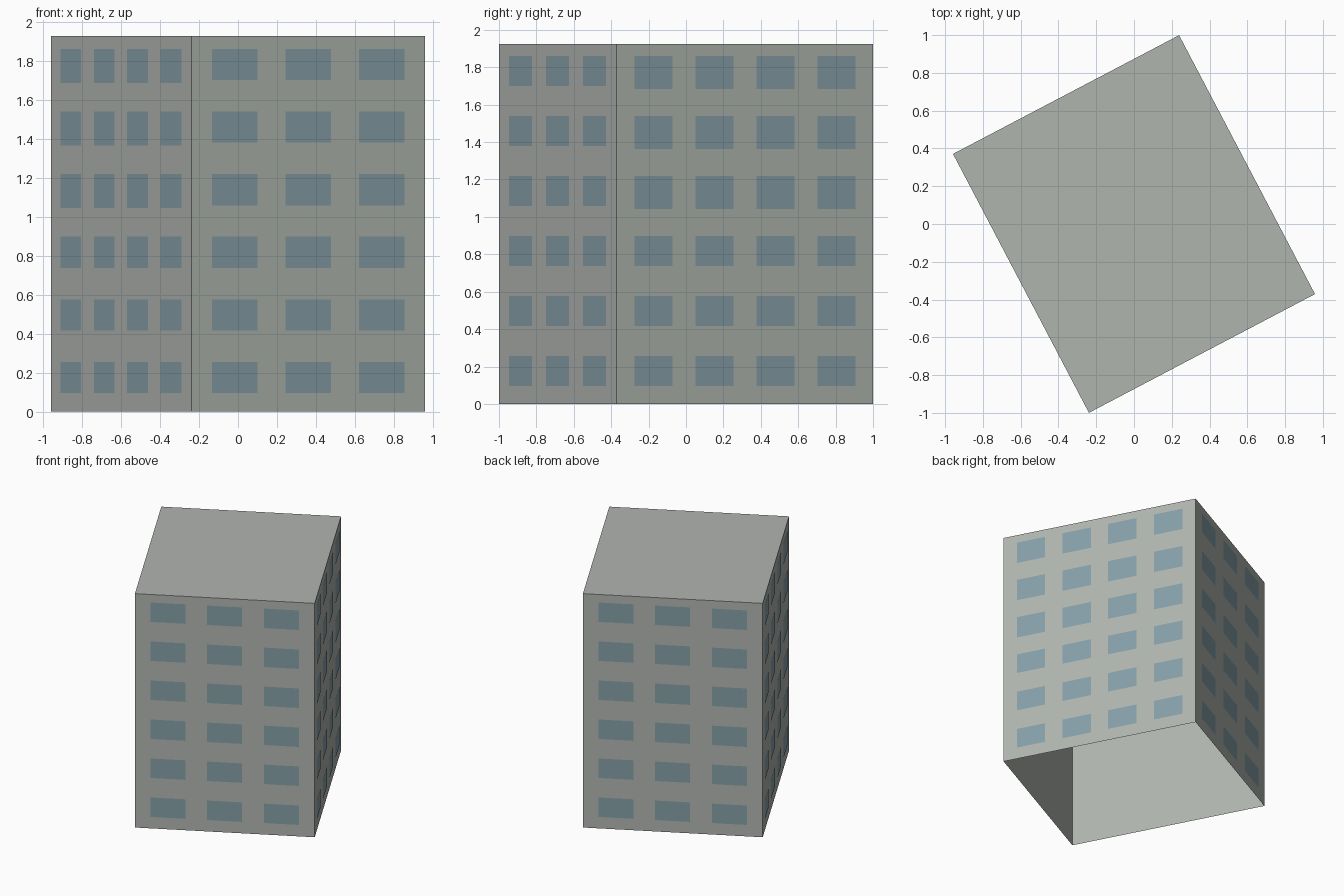
import bpy, bmesh, math
from mathutils import Matrix, Vector

if "Cube" in bpy.data.objects:
    bpy.data.objects.remove(bpy.data.objects["Cube"], do_unlink=True)

WIDTH, DEPTH, HEIGHT = 1.352, 1.548, 1.925
TURN = Matrix.Rotation(math.radians(27.7), 4, 'Z')
ROWS, ROW_STEP, SILL, HEAD = 6, 0.321, 0.095, 0.255
GAP = 0.002  # how far the panes stand off the wall


def material(name, srgb):
    lin = [((c / 255 + 0.055) / 1.055) ** 2.4 for c in srgb]
    mat = bpy.data.materials.new(name)
    mat.use_nodes = True
    mat.diffuse_color = (*lin, 1)
    bsdf = mat.node_tree.nodes["Principled BSDF"]
    bsdf.inputs["Base Color"].default_value = (*lin, 1)
    bsdf.inputs["Roughness"].default_value = 0.9
    return mat


def add_object(name, bm, mat):
    bm.transform(TURN)
    mesh = bpy.data.meshes.new(name)
    bm.to_mesh(mesh)
    bm.free()
    mesh.materials.append(mat)
    obj = bpy.data.objects.new(name, mesh)
    bpy.context.collection.objects.link(obj)
    return obj


concrete = material("concrete grey", (176, 181, 175))
glass = material("window blue", (134, 159, 168))

# Building shell: walls and flat roof, open underneath
bm = bmesh.new()
bmesh.ops.create_cube(bm, size=1)
bmesh.ops.scale(bm, vec=(WIDTH, DEPTH, HEIGHT), verts=bm.verts)
bmesh.ops.translate(bm, vec=(0, 0, HEIGHT / 2), verts=bm.verts)
floor = [f for f in bm.faces if f.normal.z < -0.5]
bmesh.ops.delete(bm, geom=floor, context='FACES')
add_object("building_shell", bm, concrete)


def window_grid(name, quarter, length, offset, columns, first, step, pane, drop):
    """Grid of panes on one wall; positions are fractions of the wall length."""
    bm = bmesh.new()
    for row in range(ROWS):
        low = SILL + row * ROW_STEP - (drop if row >= ROWS / 2 else 0)
        high = HEAD + row * ROW_STEP
        for col in range(columns):
            x0 = (first + col * step - 0.5) * length
            x1 = x0 + pane * length
            corners = [(x0, low), (x1, low), (x1, high), (x0, high)]
            bm.faces.new([bm.verts.new((x, -offset - GAP, z)) for x, z in corners])
    bm.transform(Matrix.Rotation(quarter * math.pi / 2, 4, 'Z'))
    add_object(name, bm, glass)


# Windows: three columns on the short walls, four on the long walls
for name, quarter in (("front_windows", 0), ("back_windows", 2)):
    window_grid(name, quarter, WIDTH, DEPTH / 2, 3, 0.087, 0.315, 0.195, 0)
for name, quarter in (("left_windows", 1), ("right_windows", 3)):
    window_grid(name, quarter, DEPTH, WIDTH / 2, 4, 0.069, 0.238, 0.148, 0.015)
